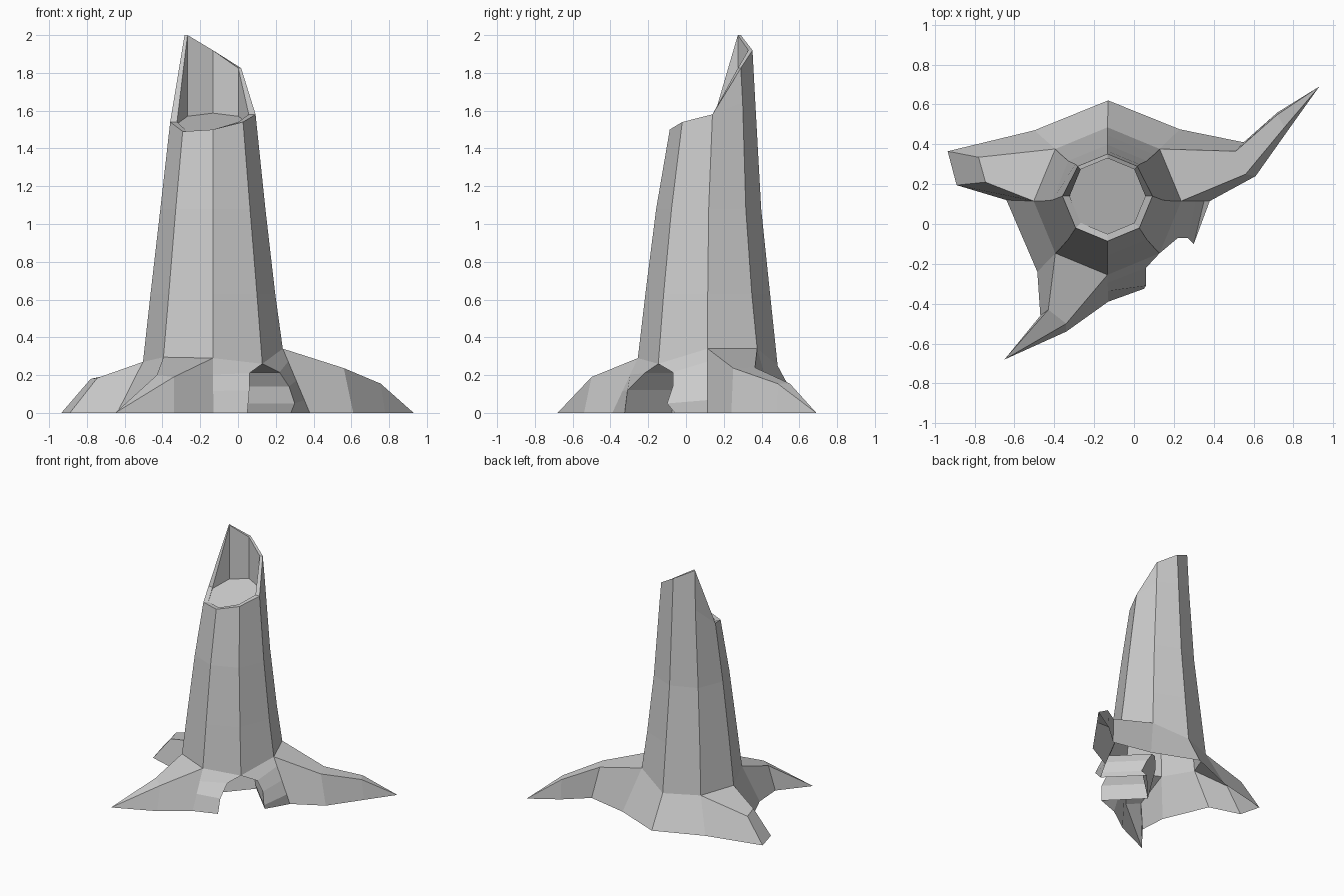
import bpy, bmesh
from math import sin, cos, pi
from mathutils import Vector as V

if "Cube" in bpy.data.objects:
    bpy.data.objects.remove(bpy.data.objects["Cube"])

bark = bpy.data.materials.new("grey_bark")
bark.use_nodes = True
GREY = (0.6, 0.6, 0.6, 1)
bark.diffuse_color = GREY
bark.node_tree.nodes["Principled BSDF"].inputs["Base Color"].default_value = GREY


def loft(name, rails, cap=None):
    """Bridge neighbouring rails; cap closes the first (0) or last (-1) points."""
    bm = bmesh.new()
    grid = [[bm.verts.new(p) for p in rail] for rail in rails]
    for a, b in zip(grid, grid[1:]):
        for i in range(len(a) - 1):
            bm.faces.new((a[i], a[i + 1], b[i + 1], b[i]))
    if cap == 0:
        bm.faces.new([r[0] for r in grid[:-1]])
    elif cap == -1:
        bm.faces.new([r[-1] for r in reversed(grid)])
    bmesh.ops.remove_doubles(bm, verts=bm.verts, dist=0.0005)
    mesh = bpy.data.meshes.new(name)
    bm.to_mesh(mesh)
    bm.free()
    mesh.materials.append(bark)
    obj = bpy.data.objects.new(name, mesh)
    bpy.context.collection.objects.link(obj)
    return obj


def ring(radius, heights, cy, cx=-0.133):
    """Eight points, counter-clockwise from the +x side."""
    return [V((cx + radius * cos(i * pi / 4), cy + radius * sin(i * pi / 4), z))
            for i, z in enumerate(heights)]


def ground(x, y):
    return V((x, y, 0))


def divide(a, b, steps):
    return [a.lerp(b, t) for t in steps]


# Trunk: eight-sided, tapering, with a broken top and a shallow hollow
collar = ring(0.37, [.34, .34, .25, .26, .27, .295, .29, .26], 0.115)
lower = ring(0.33, [0.63] * 8, 0.115)
upper = ring(0.278, [1.08] * 8, 0.12)
rim = ring(0.226, [1.58, 1.645, 1.66, 1.69, 1.54, 1.49, 1.5, 1.54], 0.14)
splinter = ring(0.212, [0, 1.825, 1.92, 2.0, 0, 0, 0, 0], 0.14)
peak = [s if s.z else r.copy() for s, r in zip(splinter, rim)]
lip = [V((p.x, p.y, q.z)) for p, q in zip(ring(0.19, [0] * 8, 0.14), peak)]
floor = [V((p.x, p.y, 1.53 + 0.3 * (p.y - 0.14))) for p in lip]
layers = [floor, lip, peak, rim, upper, lower, collar]
loft("trunk", [[layer[i % 8] for layer in layers] for i in range(9)], cap=0)

right, back_right, back, back_left, left, front_left, front, front_right = collar

# Where the flared foot meets the ground
foot_right, foot_back_right = ground(.38, .115), ground(.23, .475)
foot_back, foot_back_left = ground(-.13, .62), ground(-.5, .47)
foot_left, foot_front_left = ground(-.64, .12), ground(-.485, -.24)
foot_front = ground(-.13, -.39)

# Roots: two ground edges and two ridge edges, running out from the trunk
tip = ground(-.65, -.68)
loft("front_root", [
    [foot_front_left, ground(-.47, -.46), tip],
    [front_left, V((-.43, -.43, .2)), tip],
    [front, V((-.34, -.5, .19)), tip],
    [foot_front, ground(-.34, -.54), tip]])

loft("stubby_root", [
    [foot_back_left, ground(-.935, .365)],
    [back_left, V((-.78, .335, .18))],
    [left, V((-.745, .21, .185))],
    [foot_left, ground(-.89, .195)]], cap=-1)

tip = ground(.93, .69)
loft("long_root", [
    [foot_right, ground(.61, .24), ground(.78, .48), tip],
    [right, V((.56, .25, .237)), V((.755, .485, .155)), tip],
    [back_right, V((.51, .365, .24)), V((.72, .55, .155)), tip],
    [foot_back_right, ground(.55, .41), ground(.72, .56), tip]])

# Flared foot between the roots
loft("back_foot", [[back_right, foot_back_right], [back, foot_back],
                   [back_left, foot_back_left]])
loft("side_foot", [[left, foot_left], [front_left, foot_front_left]])

# Burrow mouth and the foot panels on both sides of it
jamb_a = [front_right, V((.06, -.22, .21)), V((.06, -.31, .12)), ground(.05, -.325)]
jamb_b = [front_right, V((.22, -.07, .215)), V((.27, -.07, .14)),
          V((.3, -.1, .05)), ground(.28, -.06)]
loft("front_foot", [divide(front, foot_front, (0, .3, .6, 1)), jamb_a])
loft("burrow_side_foot", [jamb_b, divide(right, foot_right, (0, .2, .5, .8, 1))])
arch = jamb_a[::-1] + jamb_b[1:]
inward = V((-.25, .25, 0))
loft("burrow", [[p, p + inward] for p in arch], cap=-1)
